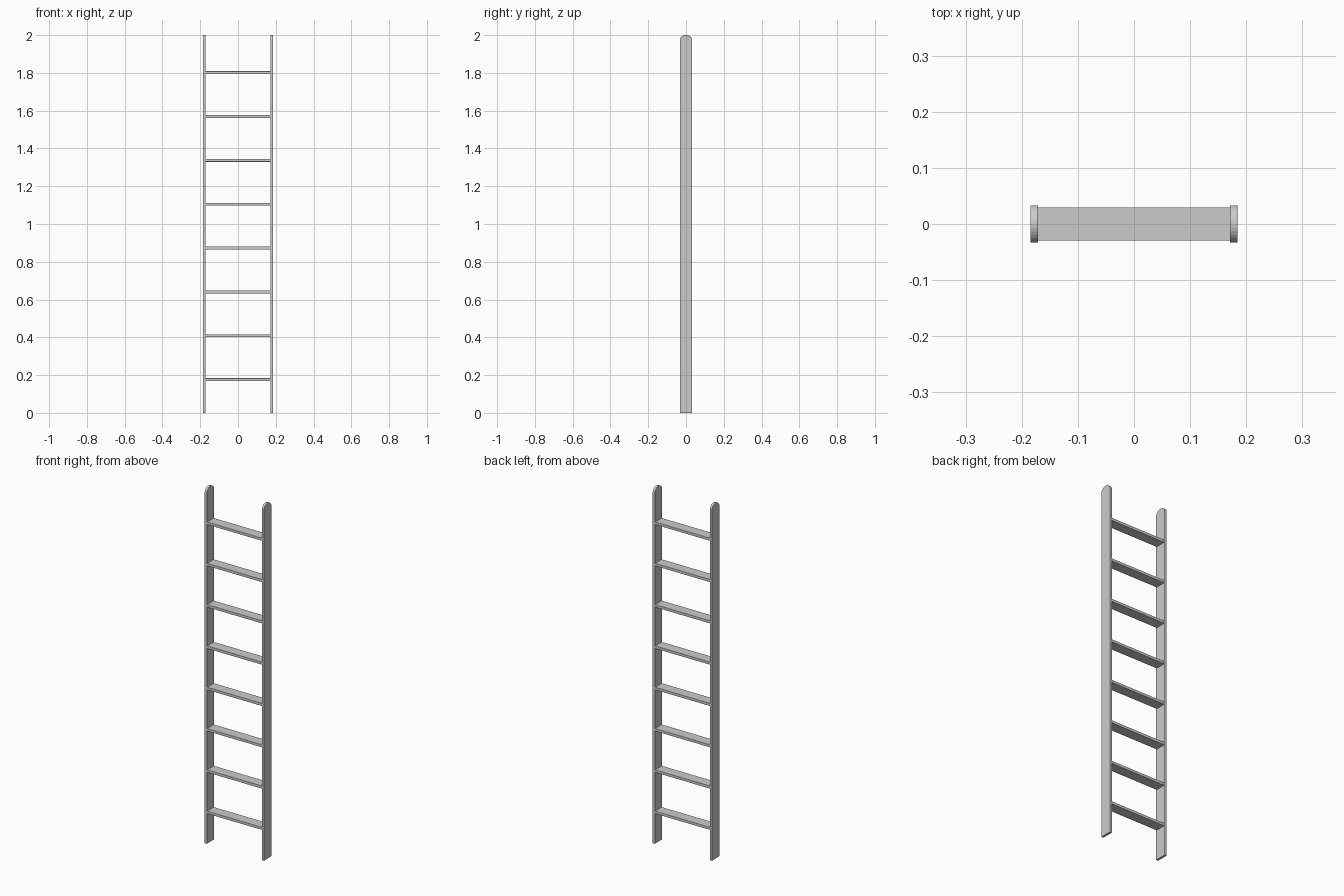
import bpy
import bmesh
import math

cube = bpy.data.objects.get("Cube")
if cube:
    bpy.data.objects.remove(cube, do_unlink=True)

RAIL_IN, RAIL_OUT = 0.171, 0.1845
HALF_DEPTH = 0.033
SHOULDER, TOP = 1.978, 2.0
RUNG_COUNT, FIRST_RUNG, RUNG_STEP = 8, 0.176, 0.2322

gray = bpy.data.materials.new("plain gray")
gray.use_nodes = True
color = (0.6, 0.6, 0.6, 1)
gray.diffuse_color = color
gray.node_tree.nodes["Principled BSDF"].inputs["Base Color"].default_value = color


def extrude_profile(name, profile, x0, x1, bevel):
    """Extrude a (y, z) outline along x and soften its edges."""
    bm = bmesh.new()
    face = bm.faces.new([bm.verts.new((x0, y, z)) for y, z in profile])
    grown = bmesh.ops.extrude_face_region(bm, geom=[face])["geom"]
    verts = [v for v in grown if isinstance(v, bmesh.types.BMVert)]
    bmesh.ops.translate(bm, verts=verts, vec=(x1 - x0, 0, 0))
    bmesh.ops.recalc_face_normals(bm, faces=bm.faces)
    mesh = bpy.data.meshes.new(name)
    bm.to_mesh(mesh)
    bm.free()
    mesh.materials.append(gray)
    obj = bpy.data.objects.new(name, mesh)
    bpy.context.collection.objects.link(obj)
    mod = obj.modifiers.new("soft edges", "BEVEL")
    mod.width = bevel
    mod.segments = 2
    mod.limit_method = "ANGLE"
    mod.angle_limit = math.radians(40)
    return obj


# Side rails: tall planks with an arched top
rise = TOP - SHOULDER
radius = (HALF_DEPTH ** 2 + rise ** 2) / (2 * rise)
sweep = math.asin(HALF_DEPTH / radius)
arch = []
for i in range(13):
    a = sweep * (1 - i / 6)
    arch.append((radius * math.sin(a), TOP - radius + radius * math.cos(a)))
rail_profile = [(-HALF_DEPTH, 0), (HALF_DEPTH, 0)] + arch
extrude_profile("left_rail", rail_profile, RAIL_IN, RAIL_OUT, 0.0015)
extrude_profile("right_rail", rail_profile, -RAIL_OUT, -RAIL_IN, 0.0015)

# Rungs: flat treads let slightly into the rails
for i in range(RUNG_COUNT):
    z = FIRST_RUNG + i * RUNG_STEP
    d, h = 0.0295, 0.0075
    tread = [(-d, z - h), (d, z - h), (d, z + h), (-d, z + h)]
    extrude_profile(f"rung_{i + 1}", tread, -RAIL_IN - 0.003, RAIL_IN + 0.003, 0.0008)
